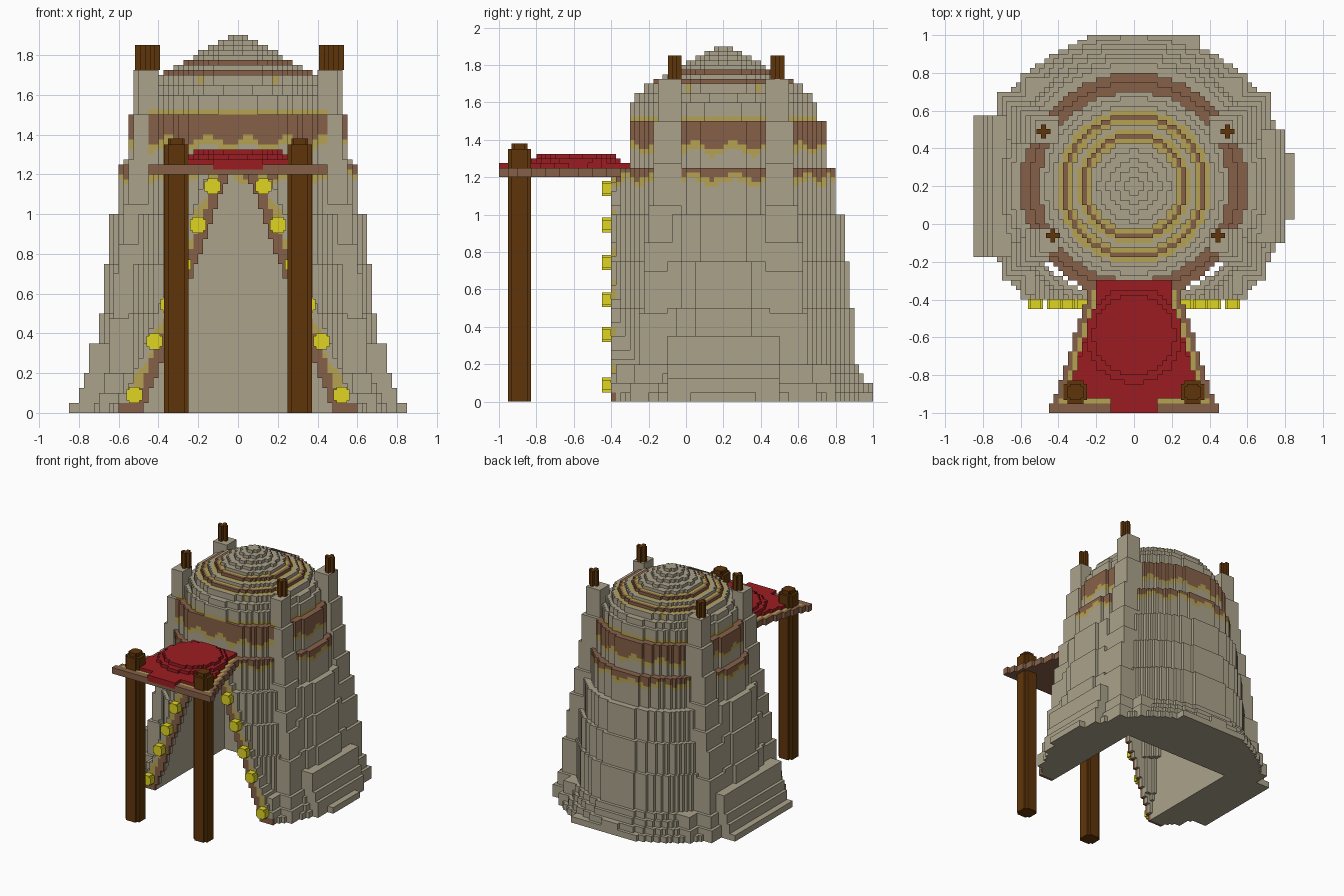
import bpy, bmesh, math

if "Cube" in bpy.data.objects:
    bpy.data.objects.remove(bpy.data.objects["Cube"])

C = 0.025  # block size


def mat(name, rgb):
    m = bpy.data.materials.new(name)
    m.diffuse_color = (*rgb, 1)
    m.use_nodes = True
    m.node_tree.nodes["Principled BSDF"].inputs["Base Color"].default_value = m.diffuse_color
    return m


STONE = mat("stone", (0.41, 0.365, 0.26))
BROWN = mat("brown_paint", (0.24, 0.118, 0.065))
OCHRE = mat("ochre_paint", (0.46, 0.36, 0.085))
RED = mat("red_cloth", (0.33, 0.012, 0.015))
WOOD = mat("dark_wood", (0.115, 0.036, 0.003))
GOLD = mat("yellow_flower", (0.74, 0.66, 0.015))


def finish(name, bm, mats):
    me = bpy.data.meshes.new(name)
    bm.to_mesh(me)
    bm.free()
    for m in mats:
        me.materials.append(m)
    ob = bpy.data.objects.new(name, me)
    bpy.context.collection.objects.link(ob)
    return ob


# Block solid: rule(x, y, z) gives a colour index or None; only outer faces are made
def blocks(name, lo, hi, rule, mats):
    rng = [range(round(a / C), round(b / C)) for a, b in zip(lo, hi)]
    cells = {}
    for i in rng[0]:
        for j in rng[1]:
            for k in rng[2]:
                v = rule((i + .5) * C, (j + .5) * C, (k + .5) * C)
                if v is not None:
                    cells[i, j, k] = v
    bm = bmesh.new()
    verts = {}

    def vert(p):
        if p not in verts:
            verts[p] = bm.verts.new([c * C for c in p])
        return verts[p]

    for p, v in cells.items():
        for ax in range(3):
            for s in (0, 1):
                q = list(p)
                q[ax] += 1 if s else -1
                if tuple(q) in cells:
                    continue
                u, w = (ax + 1) % 3, (ax + 2) % 3
                corners = []
                for du, dw in ((0, 0), (1, 0), (1, 1), (0, 1)):
                    c = list(p)
                    c[ax] += s
                    c[u] += du
                    c[w] += dw
                    corners.append(vert(tuple(c)))
                f = bm.faces.new(corners if s else corners[::-1])
                f.material_index = v
    bmesh.ops.dissolve_limit(bm, angle_limit=0.01, verts=bm.verts[:],
                             edges=bm.edges[:], delimit={'MATERIAL'})
    return finish(name, bm, mats)


# Notched-square prism, used for posts, poles and flowers
def notched(name, centre, h, n, length, m, along_y=False):
    q = [(h, h - n), (h - n, h - n), (h - n, h)]
    pts = []
    for _ in range(4):
        pts += q
        q = [(-b, a) for a, b in q]
    bm = bmesh.new()
    x, y, z = centre
    vs = [bm.verts.new((x + a, y, z + b) if along_y else (x + a, y + b, z)) for a, b in pts]
    f = bm.faces.new(vs)
    ext = bmesh.ops.extrude_face_region(bm, geom=[f])
    d = (0, length, 0) if along_y else (0, 0, length)
    bmesh.ops.translate(bm, vec=d, verts=[g for g in ext['geom'] if isinstance(g, bmesh.types.BMVert)])
    bmesh.ops.recalc_face_normals(bm, faces=bm.faces[:])
    return finish(name, bm, [m])


# Hut tiers: (top height, radius)
TIERS = [(.05, .82), (.1, .79), (.15, .76), (.2, .735), (.5, .705), (.75, .68), (1, .65), (1.25, .6),
         (1.5, .55), (1.6, .5), (1.65, .47), (1.7, .43), (1.725, .385), (1.75, .335), (1.775, .28),
         (1.8, .23), (1.825, .19), (1.85, .14), (1.875, .09), (1.9, .045)]
# Corner buttresses: (top height, x reach, y reach)
PILLARS = [(.1, .725, .5), (.2, .7, .48), (.475, .675, .45), (.7, .65, .43), (.85, .625, .415), (1.05, .6, .4),
           (1.275, .585, .385), (1.5, .56, .375), (1.725, .535, .35)]
# Side plinths: (top height, x reach)
PLINTHS = [(.05, .84), (.125, .81), (.2, .78), (.35, .75)]


def tier(table, z):
    return next((t for t in table if z < t[0]), None)


def hut(x, y, z):
    a, b = abs(x), abs(y - .2)
    r = math.hypot(x, y - .2)
    if y < -.4 or (y < -.3 and a < .2 and 1.25 < z < 1.5):
        return None
    R = tier(TIERS, z)[1]
    opening = .48 - .36 * z
    # entrance and hollow room
    if z < 1.2 and y < .5:
        if y < -.35:
            if a < opening:
                return None
        elif a < .475 and r < R - .03:
            return None
    p, s = tier(PILLARS, z), tier(PLINTHS, z)
    pillar = p and ((.41 < a < p[1] - (.025 if y < .2 else 0) and .22 < b < p[2])
                    or (z < .2 and .41 < a < p[1] - .12 and .22 < b < p[2] + .09))
    frame = y < -.25 and z < 1.2 and opening < a < opening + .11
    if not pillar and not frame and r > R:
        # side plinths and back step
        reach = .375 if x < 0 else (.175 if a > .8 else .3)
        if s and a < s[1] and b < reach and a > .5:
            return 0
        if z < .05 and y > .8 and -.25 < x < .35:
            return 0
        return None
    # painted trim round the entrance
    if y < -.375 and z < 1.2:
        t = a - opening
        wide = .13 if z < .05 else .055
        if t < wide:
            return 1
        if t < wide + .03 + .02 * math.sin(z * 31 + 2):
            return 2
    if pillar and (a > .45 or y > .2 or z > 1.525):
        return 0
    # scalloped bands on the wall
    wave = math.sin(16 * math.atan2(y - .2, x))
    if R > .5:
        for top, low, amp in ((1.25, 1.205, .02), (1.5, 1.37, .025)):
            edge = low + amp * wave
            if edge < z < top:
                return 1
            if edge - .035 < z < top:
                return 2
    elif z < 1.525 and r > .46:
        return 2
    # rings on the dome
    if z > 1.65:
        for ring in (.385, .28):
            if ring - .025 < r <= ring:
                return 1
            if ring - .048 < r < ring + .025:
                return 2
    return 0


blocks("stone_hut", (-.85, -.4, 0), (.85, 1, 1.9), hut, [STONE, BROWN, OCHRE])


# Canopy: brown slab with a stepped red cloth
def canopy(x, y, z):
    a = abs(x)
    w = .45 if y < -.95 else .225 + .2 * (-.3 - y) / .65
    d = w - a
    if d < 0:
        return None
    r = math.hypot(x, y + .59)
    if z < 1.25:
        if y > -.4 and math.hypot(x, y - .2) < .6:
            return None
        if z < 1.225 or d < .03 or (y < -.95 and a > .125):
            return 0
        return 1 if d < .055 or (y < -.925 and a > .125) else 2
    if z < 1.275:
        if y > -.4:
            return 2 if a < .2 else None
        return 2 if d > .06 and (y > -.925 or a < .125) else None
    if z < 1.3:
        return 2 if r < .255 and d > .04 and y < -.35 else None
    return 2 if r < .215 and d > .04 else None


blocks("canopy", (-.45, -1, 1.2), (.45, -.3, 1.325), canopy, [BROWN, OCHRE, RED])

# Canopy posts with caps, and flowers beside the entrance
for side, s in (("left", -1), ("right", 1)):
    notched(f"{side}_post", (.31 * s, -.89, 0), .062, .02, 1.35, WOOD)
    notched(f"{side}_post_cap", (.31 * s, -.89, 1.35), .042, .012, .03, WOOD)
    for z in (.09, .36, .545, .745, .945, 1.14):
        notched(f"{side}_flower", ((.555 - .375 * z) * s, -.45, z), .04, .013, .05, GOLD, True)

# Poles on the buttresses
for x, y in ((-.48, .49), (.495, .49), (-.43, -.06), (.445, -.06)):
    notched("roof_pole", (x, y, 1.725), .037, .024, .125, WOOD)
